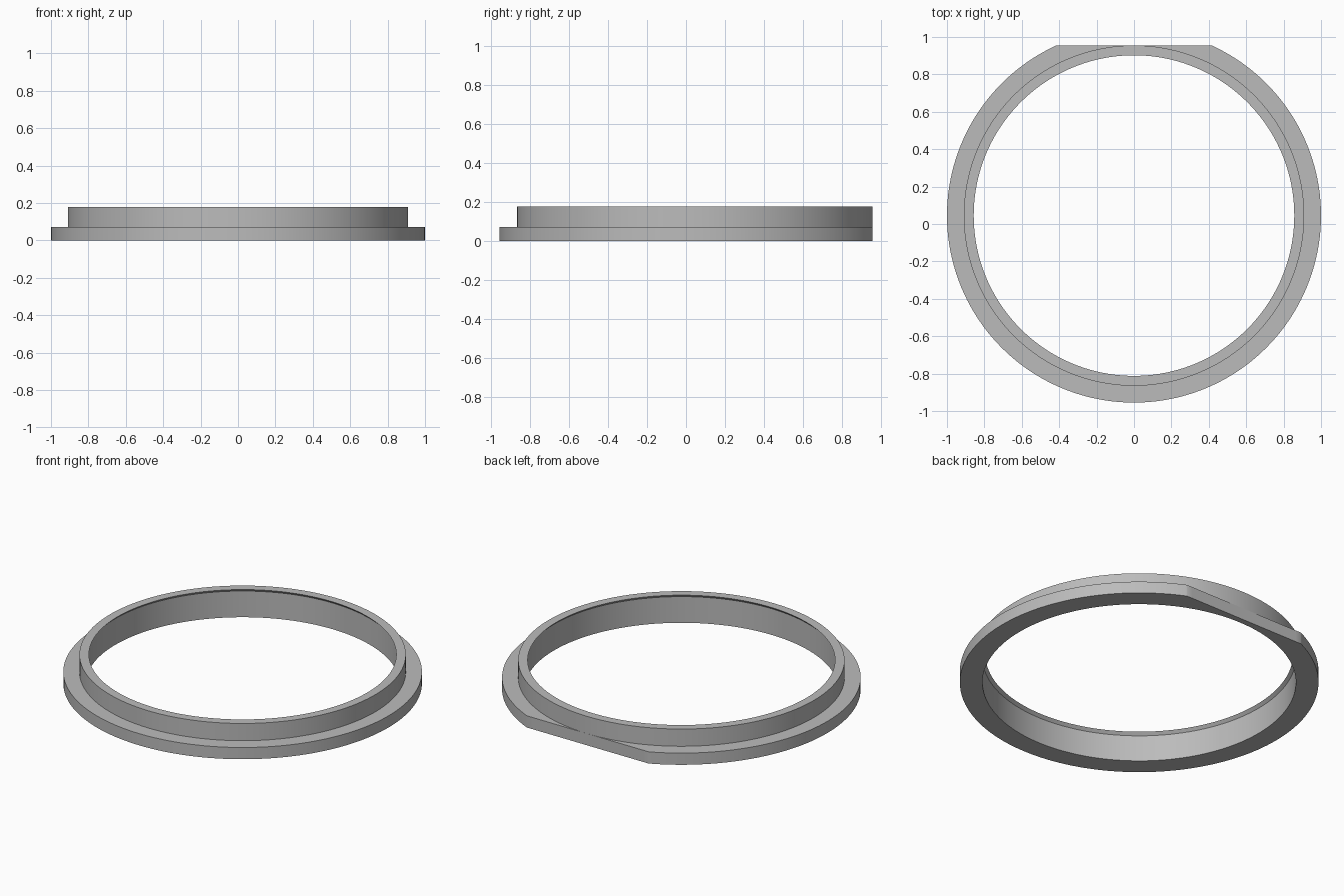
import bpy, bmesh, math

cube = bpy.data.objects.get("Cube")
if cube:
    bpy.data.objects.remove(cube, do_unlink=True)

SEGMENTS = 160
CENTRE_Y = 0.045
FLAT = 0.9102  # distance of the flange flat from the ring axis

# Cross-section (radius, height): flange, raised collar, undercut inner lip
profile = [(0.874, 0), (1, 0), (1, 0.072), (0.91, 0.072),
           (0.91, 0.178), (0.857, 0.178), (0.874, 0.161)]

grey = bpy.data.materials.new("plain grey")
grey.use_nodes = True
colour = (0.5, 0.5, 0.5, 1)
grey.diffuse_color = colour
grey.node_tree.nodes["Principled BSDF"].inputs["Base Color"].default_value = colour

# Revolve the cross-section into a closed ring
bm = bmesh.new()
rings = []
for i in range(SEGMENTS):
    a = math.tau * i / SEGMENTS
    rings.append([bm.verts.new((r * math.cos(a), r * math.sin(a), z)) for r, z in profile])
for i, ring in enumerate(rings):
    after = rings[(i + 1) % SEGMENTS]
    for j in range(len(profile)):
        k = (j + 1) % len(profile)
        bm.faces.new((ring[j], after[j], after[k], ring[k]))

# Slice the flat on the back of the flange and cap it
cut = bmesh.ops.bisect_plane(bm, geom=bm.verts[:] + bm.edges[:] + bm.faces[:],
                             plane_co=(0, FLAT, 0), plane_no=(0, 1, 0), clear_outer=True)
rim = [e for e in cut["geom_cut"] if isinstance(e, bmesh.types.BMEdge)]
bmesh.ops.edgeloop_fill(bm, edges=rim)
bmesh.ops.recalc_face_normals(bm, faces=bm.faces[:])

mesh = bpy.data.meshes.new("flanged_ring")
bm.to_mesh(mesh)
bm.free()
mesh.materials.append(grey)
ring_obj = bpy.data.objects.new("flanged_ring", mesh)
ring_obj.location.y = CENTRE_Y
bpy.context.collection.objects.link(ring_obj)

# Smooth round walls, crisp edges
bpy.ops.object.select_all(action="DESELECT")
ring_obj.select_set(True)
bpy.context.view_layer.objects.active = ring_obj
bpy.ops.object.shade_smooth_by_angle(angle=math.radians(30))
